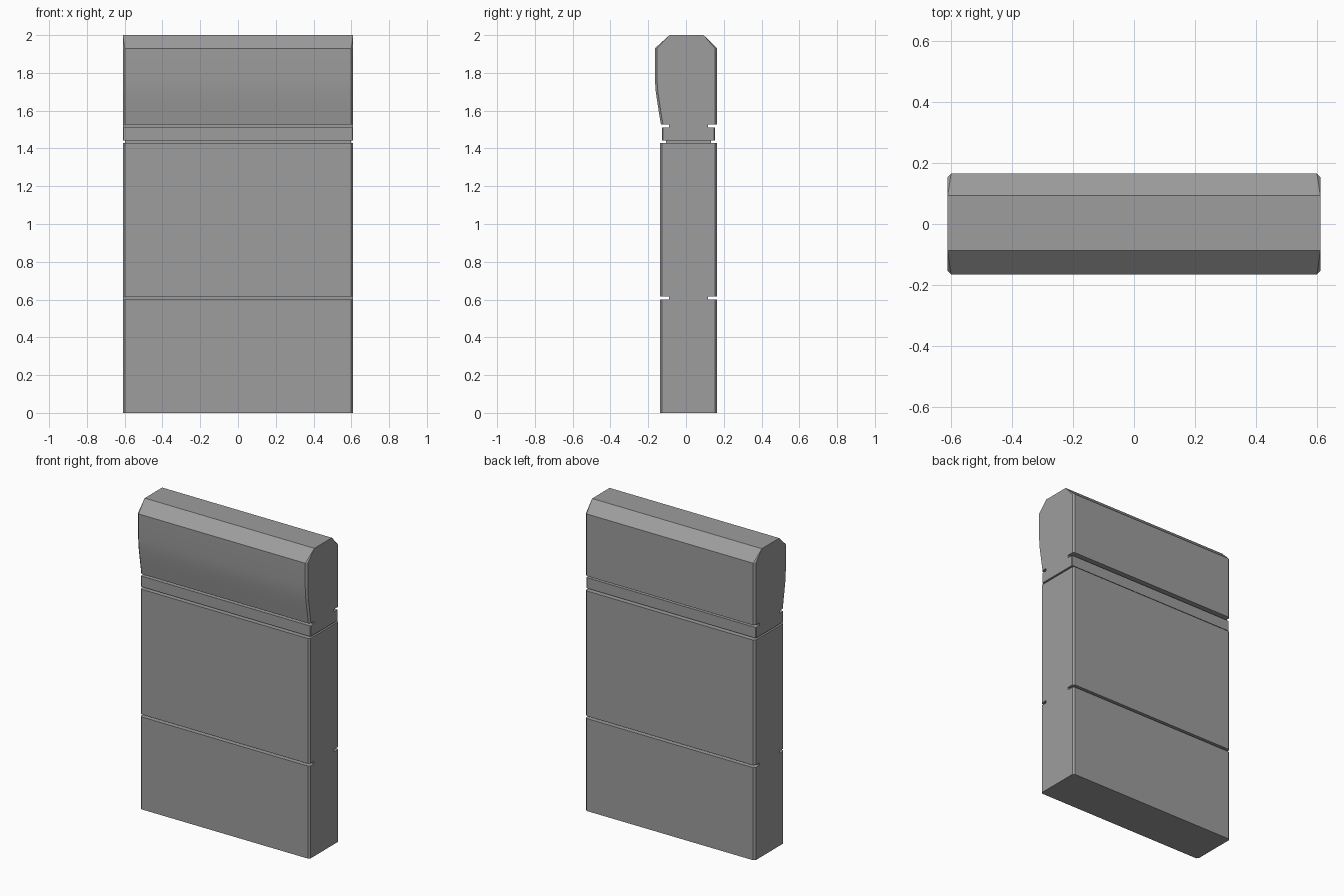
import bpy
import bmesh

cube = bpy.data.objects.get("Cube")
if cube:
    bpy.data.objects.remove(cube, do_unlink=True)

HALF = 0.61      # half width of the panel
CUT = 0.011      # chamfer on the upright corners
FRONT, BACK = -0.137, 0.165

grey = bpy.data.materials.new("concrete_grey")
grey.use_nodes = True
colour = (0.34, 0.34, 0.34, 1)
grey.diffuse_color = colour
grey.node_tree.nodes["Principled BSDF"].inputs["Base Color"].default_value = colour


def ring(z, front, back, cut=CUT, half=HALF):
    """Chamfered rectangle at one height."""
    inner = half - cut
    return [(-inner, front, z), (inner, front, z),
            (half, front + cut, z), (half, back - cut, z),
            (inner, back, z), (-inner, back, z),
            (-half, back - cut, z), (-half, front + cut, z)]


def groove(low, high):
    """Recess in the front and back, flush at the ends."""
    return [ring(z, -0.091, 0.116, 0) for z in (low, high)]


# Base and middle panel with the lower groove
rings = [ring(0, FRONT, BACK), ring(0.601, FRONT, BACK)]
rings += groove(0.601, 0.617)
rings += [ring(0.617, FRONT, BACK), ring(1.43, FRONT, BACK)]
# Thin joint running all the way round
rings += [ring(z, -0.106, 0.132, 0, HALF - 0.012) for z in (1.43, 1.441)]
# Narrow band and the upper groove
rings += [ring(z, -0.127, 0.153, 0.004) for z in (1.441, 1.51)]
rings += groove(1.51, 1.527)
# Head with a curved front and sloped top
HEAD = 1.527
for z, front in ((HEAD, -0.133), (1.62, -0.148), (1.7, -0.160),
                 (1.77, -0.165), (1.93, -0.165)):
    rings.append(ring(z, front, BACK))
rings.append(ring(2, -0.087, 0.093, 0))

# Join the rings into one closed solid
bm = bmesh.new()
loops = [[bm.verts.new(p) for p in r] for r in rings]
count = len(loops[0])
for lower, upper in zip(loops, loops[1:]):
    for i in range(count):
        j = (i + 1) % count
        bm.faces.new((lower[i], lower[j], upper[j], upper[i]))
bm.faces.new(loops[0][::-1])
bm.faces.new(loops[-1])
bmesh.ops.remove_doubles(bm, verts=bm.verts, dist=0.0005)
bm.normal_update()

# Smooth only the curved front of the head
for face in bm.faces:
    face.smooth = (face.normal.y < -0.9
                   and min(v.co.z for v in face.verts) > HEAD - 0.001)

mesh = bpy.data.meshes.new("wall_panel")
bm.to_mesh(mesh)
bm.free()
mesh.materials.append(grey)
panel = bpy.data.objects.new("wall_panel", mesh)
bpy.context.collection.objects.link(panel)
